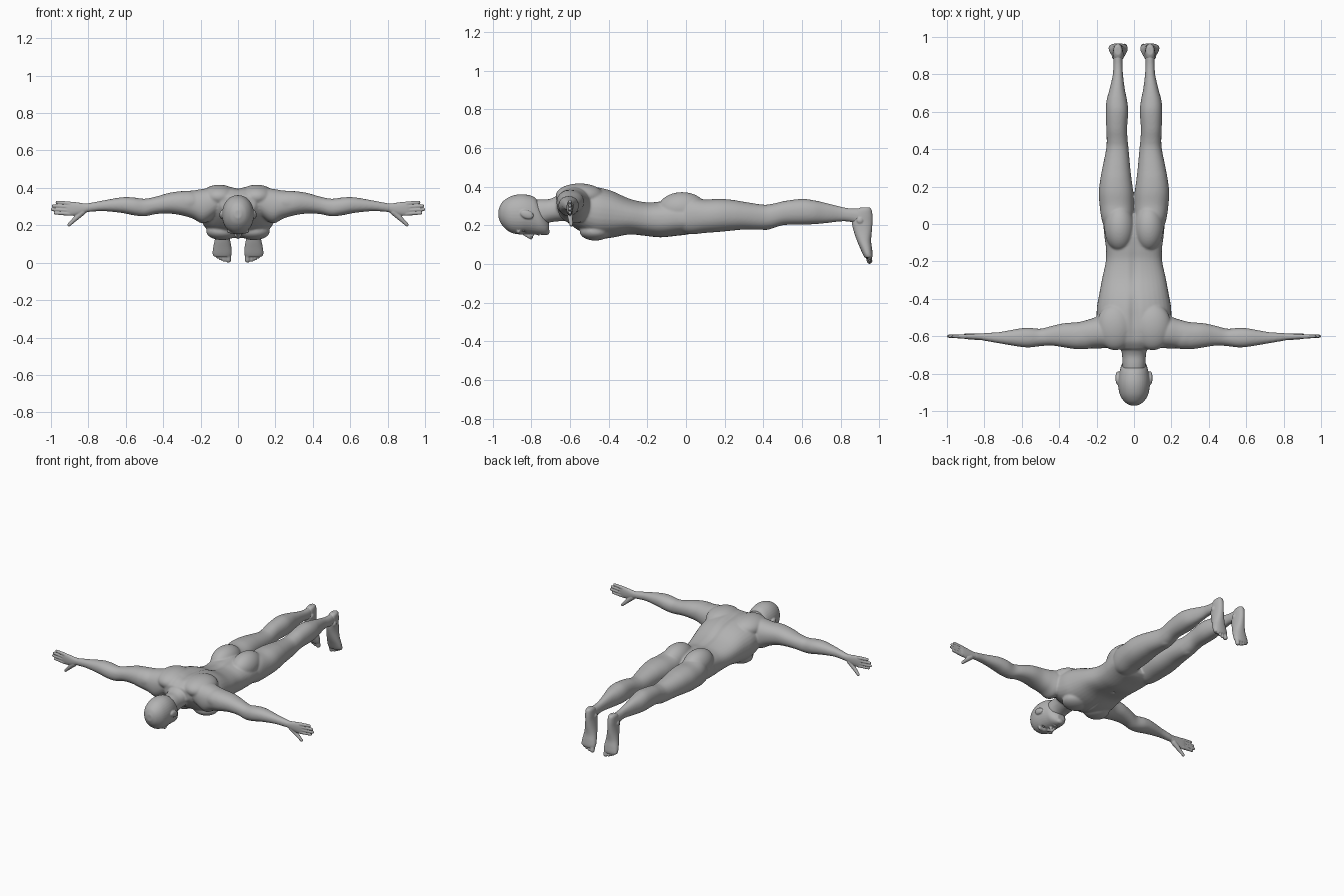
import bpy, bmesh, math
from mathutils import Vector, Matrix

skin = bpy.data.materials.new("plain grey")
skin.diffuse_color = (0.45, 0.45, 0.45, 1)


def catmull(rows, steps=4):
    out = []
    for i in range(len(rows) - 1):
        p = [rows[max(0, min(len(rows) - 1, i + k))] for k in (-1, 0, 1, 2)]
        for s in range(steps):
            t = s / steps
            out.append([b + 0.5 * t * (c - a + t * (2 * a - 5 * b + 4 * c - d + t * (3 * (b - c) + d - a)))
                        for a, b, c, d in zip(*p)])
    return out + [list(rows[-1])]


def loft(bm, axis, rows, sx=1, n=2.2, seg=36):
    """Rows: position on axis, then low/high of the two other axes in xyz order."""
    rings = []
    for t, a0, a1, b0, b1 in catmull(rows):
        ring = []
        for k in range(seg):
            w = 2 * math.pi * k / seg
            c, s = math.cos(w), math.sin(w)
            a = (a0 + a1) / 2 + (a1 - a0) / 2 * math.copysign(abs(c) ** (2 / n), c)
            b = (b0 + b1) / 2 + (b1 - b0) / 2 * math.copysign(abs(s) ** (2 / n), s)
            x, y, z = {'x': (t, a, b), 'y': (a, t, b), 'z': (a, b, t)}[axis]
            ring.append(bm.verts.new((sx * x, y, z)))
        rings.append(ring)
    for r, q in zip(rings, rings[1:]):
        for k in range(seg):
            j = (k + 1) % seg
            bm.faces.new((r[k], r[j], q[j], q[k]))
    bm.faces.new(rings[0])
    bm.faces.new(rings[-1])


def blob(bm, c, r, tilt=0):
    m = Matrix.Translation(c) @ Matrix.Rotation(tilt, 4, 'X') @ Matrix.Diagonal((*r, 1))
    bmesh.ops.create_icosphere(bm, subdivisions=4, radius=1, matrix=m)


def capsule(bm, p, q, r0, r1):
    pts = []
    for c, r in ((p, r0), (q, r1)):
        for i in range(9):
            u = math.pi * i / 8
            for k in range(12 if 0 < i < 8 else 1):
                w = math.pi * k / 6
                d = Vector((math.sin(u) * math.cos(w), math.sin(u) * math.sin(w), math.cos(u)))
                pts.append(bm.verts.new(Vector(c) + d * r))
    bmesh.ops.convex_hull(bm, input=pts)


def fuse(name, bm, voxel, smooth, dents=(), mirror=False):
    """Weld the overlapping parts into one smooth surface, then press soft dents in z."""
    bmesh.ops.recalc_face_normals(bm, faces=bm.faces)
    me = bpy.data.meshes.new(name)
    bm.to_mesh(me)
    bm.free()
    ob = bpy.data.objects.new(name, me)
    bpy.context.collection.objects.link(ob)
    m = ob.modifiers.new("weld", 'REMESH')
    m.mode, m.voxel_size = 'VOXEL', voxel
    m = ob.modifiers.new("soften", 'SMOOTH')
    m.factor, m.iterations = 0.5, smooth
    dg = bpy.context.evaluated_depsgraph_get()
    ob.data = bpy.data.meshes.new_from_object(ob.evaluated_get(dg))
    ob.modifiers.clear()
    for v in ob.data.vertices:
        co = v.co.copy()
        for c, r, dz in dents:
            d = sum(((co[i] - c[i]) / r[i]) ** 2 for i in range(3))
            if d < 9:
                v.co.z += dz * math.exp(-d)
    ob.data.materials.clear()
    ob.data.materials.append(skin)
    ob.data.polygons.foreach_set("use_smooth", [True] * len(ob.data.polygons))
    if mirror:
        mm = ob.modifiers.new("mirror", 'MIRROR')
        mm.use_mirror_merge = False
    return ob


def sym(rows):
    return [(y, -w, w, lo, hi) for y, w, lo, hi in rows]


# body: torso, neck, arms and legs
bm = bmesh.new()
loft(bm, 'y', sym([(-.67, .09, .27, .36), (-.63, .14, .23, .39), (-.58, .18, .19, .402),
                   (-.54, .2, .165, .405), (-.49, .2, .138, .402), (-.44, .198, .13, .395),
                   (-.38, .187, .136, .378), (-.29, .17, .153, .338), (-.2, .151, .144, .32),
                   (-.13, .15, .138, .325), (-.05, .16, .146, .33), (.02, .16, .155, .31),
                   (.06, .11, .175, .27)]), n=2.4)
loft(bm, 'y', sym([(-.58, .09, .22, .385), (-.64, .076, .222, .37), (-.7, .064, .216, .338),
                   (-.75, .062, .2, .335), (-.8, .058, .2, .33)]))
for s in (1, -1):
    loft(bm, 'x', [(.1, -.66, -.52, .27, .4), (.18, -.665, -.495, .21, .396), (.24, -.665, -.51, .235, .386),
                   (.3, -.67, -.525, .253, .383), (.37, -.66, -.53, .263, .373), (.44, -.65, -.545, .26, .353),
                   (.5, -.653, -.56, .248, .342), (.56, -.66, -.555, .254, .349), (.62, -.655, -.56, .266, .35),
                   (.72, -.638, -.578, .276, .333), (.79, -.626, -.582, .272, .32),
                   (.83, -.618, -.588, .268, .314)], s)
    loft(bm, 'y', [(-.04, .01, .15, .17, .3), (.02, .004, .172, .154, .34), (.1, .002, .184, .161, .334),
                   (.17, .004, .188, .166, .337), (.24, .013, .18, .173, .332), (.3, .02, .169, .178, .322),
                   (.4, .029, .149, .178, .307), (.45, .034, .146, .186, .312), (.51, .037, .148, .202, .326),
                   (.6, .031, .151, .203, .337), (.66, .037, .147, .206, .33), (.72, .049, .131, .211, .317),
                   (.8, .059, .113, .22, .297), (.85, .061, .111, .218, .288), (.9, .062, .11, .205, .287),
                   (.94, .066, .106, .21, .282)], s)
    blob(bm, (s * .078, -.02, .285), (.08, .125, .087))     # buttock
    blob(bm, (s * .1, -.55, .352), (.1, .125, .065))        # shoulder blade
    blob(bm, (s * .085, -.47, .168), (.085, .08, .047))     # chest muscle
    blob(bm, (s * .27, -.6, .322), (.1, .07, .063))         # shoulder muscle
    blob(bm, (s * .09, .41, .198), (.035, .045, .022))      # kneecap
fuse("body", bm, .0055, 9,
     [((0, -.48, .4), (.022, .14, .05), -.012), ((0, -.25, .33), (.02, .14, .04), -.008),
      ((0, -.2, .145), (.008, .01, .02), .008), ((0, -.42, .125), (.012, .08, .03), .006)])

# head with brow, nose, lips, chin and ears
bm = bmesh.new()
loft(bm, 'y', sym([(-.97, .018, .238, .282), (-.956, .045, .207, .314), (-.93, .067, .178, .338),
                   (-.9, .079, .16, .353), (-.86, .085, .153, .361), (-.82, .083, .155, .358),
                   (-.78, .075, .152, .343), (-.75, .065, .15, .3), (-.725, .046, .152, .25),
                   (-.71, .025, .165, .215)]), n=2.1)
capsule(bm, (0, -.845, .16), (0, -.803, .14), .008, .013)
blob(bm, (0, -.762, .156), (.023, .007, .009))
blob(bm, (0, -.748, .157), (.02, .007, .008))
blob(bm, (0, -.723, .168), (.026, .018, .018))
for s in (1, -1):
    blob(bm, (s * .033, -.866, .168), (.027, .011, .012))
    blob(bm, (s * .012, -.798, .148), (.009, .01, .009))
    blob(bm, (s * .088, -.823, .256), (.011, .036, .022), -.3)
fuse("head", bm, .004, 3,
     [((s * .032, -.842, .162), (.016, .012, .03), .011) for s in (1, -1)]
     + [((0, -.755, .148), (.022, .003, .02), .004)])

# eyes
bm = bmesh.new()
for s in (1, -1):
    blob(bm, (s * .032, -.842, .179), (.013, .012, .012))
fuse("eyes", bm, .003, 1)

# hands: palm down towards the feet, thumb towards the front of the body
bm = bmesh.new()
loft(bm, 'x', [(.8, -.622, -.584, .273, .316), (.83, -.62, -.586, .262, .318), (.87, -.618, -.587, .253, .324),
               (.905, -.614, -.589, .251, .325), (.924, -.609, -.594, .258, .319)])
for z0, z1, tip in ((.316, .323, .974), (.298, .304, .993), (.28, .285, 1.0), (.262, .266, .984)):
    capsule(bm, (.9, -.602, z0), (tip - .007, -.6, z1), .0115, .0085)
capsule(bm, (.83, -.602, .272), (.872, -.598, .233), .017, .0125)
capsule(bm, (.87, -.598, .235), (.903, -.594, .203), .0125, .009)
fuse("hand", bm, .0033, 2, mirror=True)

# feet: toes pointing down to the ground
bm = bmesh.new()
loft(bm, 'z', [(.293, .07, .102, .905, .95), (.28, .062, .11, .88, .961), (.25, .059, .112, .862, .965),
               (.215, .058, .112, .858, .965), (.17, .052, .116, .868, .962), (.12, .042, .125, .885, .958),
               (.08, .035, .133, .902, .963), (.05, .033, .136, .915, .966), (.033, .038, .13, .924, .964)])
for x, tip, r in ((.053, 0, .0165), (.076, .005, .0115), (.094, .012, .011), (.11, .022, .0105), (.125, .035, .0105)):
    capsule(bm, (x, .94, .06), (x - .002, .95, tip + r * .9), r, r * .9)
# ankle bones
blob(bm, (.111, .9, .225), (.008, .016, .016))
blob(bm, (.06, .9, .232), (.008, .016, .016))
fuse("foot", bm, .004, 2, mirror=True)
